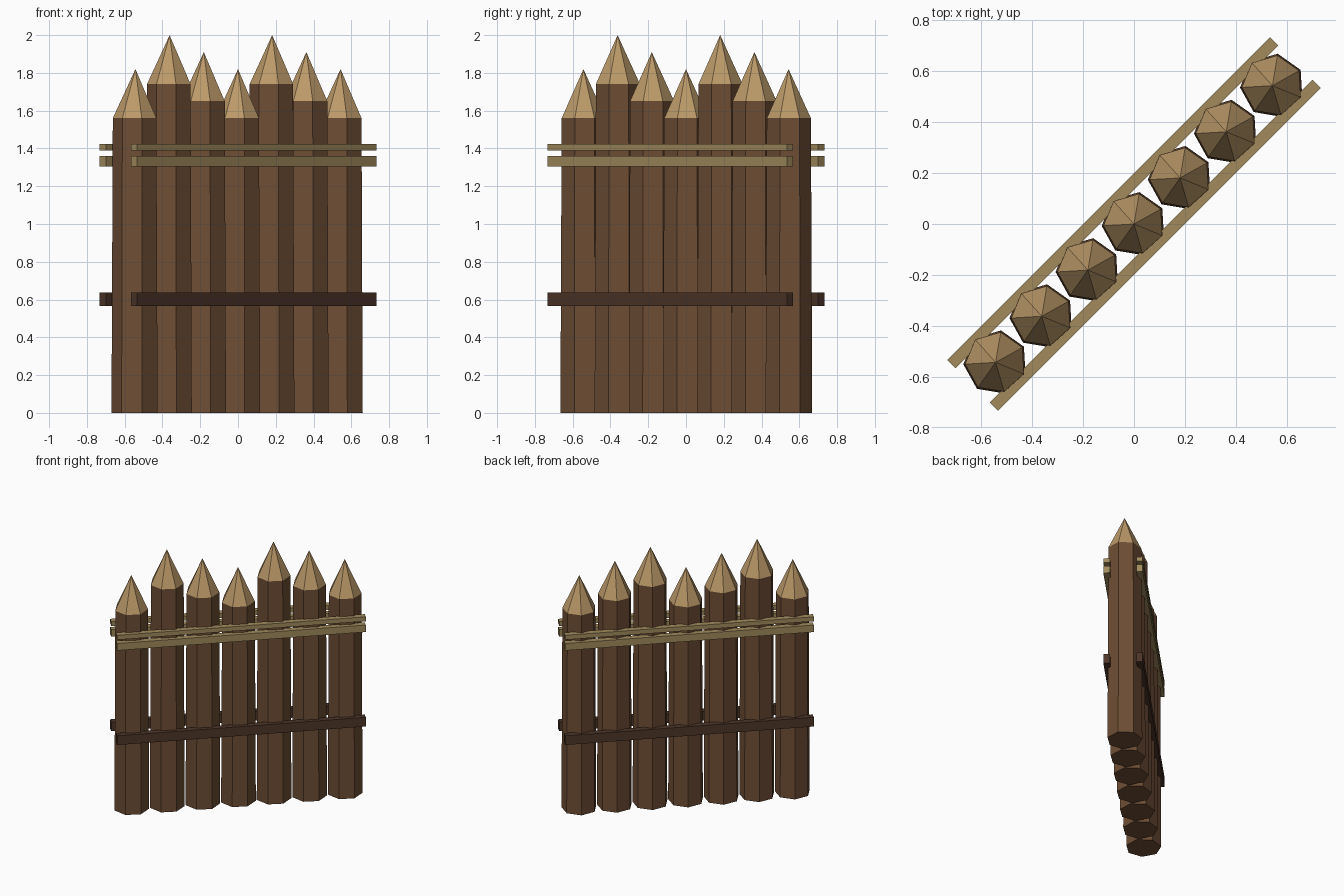
import bpy, math
from mathutils import Matrix

if "Cube" in bpy.data.objects:
    bpy.data.objects.remove(bpy.data.objects["Cube"])

def material(name, rgb):
    m = bpy.data.materials.new(name)
    m.diffuse_color = (*rgb, 1)
    m.use_nodes = True
    m.node_tree.nodes["Principled BSDF"].inputs["Base Color"].default_value = m.diffuse_color
    return m

BARK = material("bark", (0.155, 0.075, 0.035))
CUT = material("cut_wood", (0.50, 0.32, 0.14))
ROPE = material("rope", (0.36, 0.26, 0.11))
DARK = material("dark_wood", (0.075, 0.036, 0.022))

TURN = math.radians(45)            # the fence runs diagonally
FACET = math.radians(80.5)         # direction of one post corner
STEP, SIDES = 0.181, 7

def cone(name, x, y, z0, z1, r0, r1, mat):
    bpy.ops.mesh.primitive_cone_add(vertices=SIDES, radius1=r0, radius2=r1, depth=z1 - z0,
                                    location=(x, y, (z0 + z1) / 2))
    ob = bpy.context.object
    ob.name = name
    # the primitive's first corner points along +y
    ob.data.transform(Matrix.Rotation(FACET - math.pi / 2, 4, 'Z'))
    ob.data.materials.append(mat)

def rail(name, offset, z, height, mat):
    # offset is measured across the fence
    loc = (-offset * math.sin(TURN), offset * math.cos(TURN), z)
    bpy.ops.mesh.primitive_cube_add(size=1, location=loc, rotation=(0, 0, TURN))
    ob = bpy.context.object
    ob.name = name
    ob.scale = (1.79, 0.046, height)
    ob.data.materials.append(mat)

# Sharpened posts
for i in range(7):
    p = (i - 3) * STEP
    top = (1.56, 1.74, 1.65)[i % 3]
    cone(f"post_{i + 1}", p, p, 0, top, 0.127, 0.120, BARK)
    cone(f"post_tip_{i + 1}", p, p, top, top + 0.26, 0.120, 0, CUT)

# Cross rail and two rope bands on each face
for side, offset in (("front", -0.1175), ("back", 0.1175)):
    rail(f"{side}_cross_rail", offset, 0.602, 0.072, DARK)
    rail(f"{side}_wide_rope", offset, 1.332, 0.055, ROPE)
    rail(f"{side}_narrow_rope", offset, 1.406, 0.035, ROPE)
